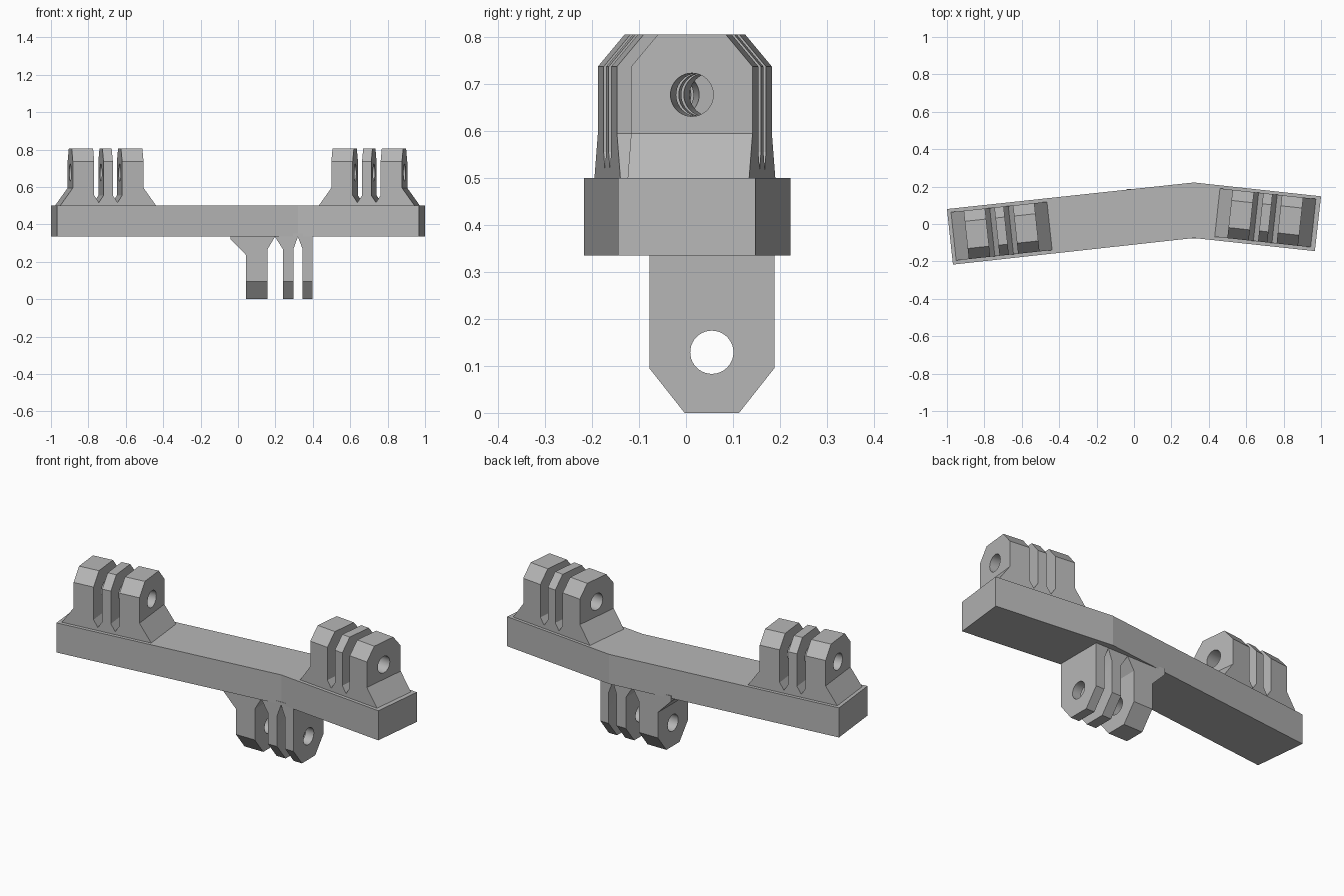
import bpy, bmesh, math
from mathutils import Matrix, Vector

cube = bpy.data.objects.get("Cube")
if cube:
    bpy.data.objects.remove(cube, do_unlink=True)

grey = bpy.data.materials.new("plain grey")
grey.use_nodes = True
colour = (0.47, 0.47, 0.47, 1)
grey.diffuse_color = colour
grey.node_tree.nodes["Principled BSDF"].inputs["Base Color"].default_value = colour


def prism(name, points, axis, low, high):
    """Extrude a flat outline along an axis; the points use the other two axes."""
    bm = bmesh.new()

    def place(p, depth):
        co = list(p)
        co.insert(axis, depth)
        return Vector(co)

    face = bm.faces.new([bm.verts.new(place(p, low)) for p in points])
    out = bmesh.ops.extrude_face_region(bm, geom=[face])
    verts = [v for v in out["geom"] if isinstance(v, bmesh.types.BMVert)]
    move = Vector((0, 0, 0))
    move[axis] = high - low
    bmesh.ops.translate(bm, vec=move, verts=verts)
    bmesh.ops.recalc_face_normals(bm, faces=bm.faces)
    mesh = bpy.data.meshes.new(name)
    bm.to_mesh(mesh)
    bm.free()
    mesh.materials.append(grey)
    obj = bpy.data.objects.new(name, mesh)
    bpy.context.collection.objects.link(obj)
    return obj


def carve(obj, cutter, operation):
    bpy.ops.object.select_all(action="DESELECT")
    bpy.context.view_layer.objects.active = obj
    obj.select_set(True)
    mod = obj.modifiers.new("carve", "BOOLEAN")
    mod.operation = operation
    mod.solver = "EXACT"
    mod.object = cutter
    bpy.ops.object.modifier_apply(modifier=mod.name)
    bpy.data.objects.remove(cutter, do_unlink=True)


def mount(name, profile, half, flat, shoulder, tip, root, hole_z):
    """Pronged knuckle: front profile, chamfered end, and a bolt hole along x."""
    obj = prism(name, profile, 1, -half, half)
    envelope = prism("envelope", [(-half - 0.01, root), (half + 0.01, root),
                                  (half + 0.01, shoulder), (half, shoulder), (flat, tip),
                                  (-flat, tip), (-half, shoulder), (-half - 0.01, shoulder)],
                     0, -1, 1)
    carve(obj, envelope, "INTERSECT")
    circle = [(0.046 * math.cos(a), hole_z + 0.046 * math.sin(a))
              for a in (math.tau * i / 40 for i in range(40))]
    carve(obj, prism("bolt cutter", circle, 0, -1.1, 1.1), "DIFFERENCE")
    bpy.ops.object.shade_smooth_by_angle(angle=math.radians(25))
    return obj


# Bent bar
prism("bent_bar", [(-1.0, 0.08), (-0.968, -0.217), (0.32, -0.075),
                   (0.967, -0.145), (1.0, 0.148), (0.32, 0.222)], 2, 0.335, 0.5)

# Upper mounts: flared foot, three prongs, slots with pointed floors
right_half = [(0.258, 0.48), (0.258, 0.5), (0.19, 0.595), (0.19, 0.805),
              (0.075, 0.805), (0.075, 0.555), (0.05, 0.517), (0.025, 0.555), (0.025, 0.805)]
upper = right_half + [(-x, z) for x, z in reversed(right_half)]
for name, x, y, angle in (("right_upper_mount", -0.708, -0.038, 6.14),
                          ("left_upper_mount", 0.702, 0.033, -6.2)):
    obj = mount(name, upper, 0.13, 0.073, 0.737, 0.805, 0.4, 0.677)
    obj.matrix_world = Matrix.Translation((x, y, 0)) @ Matrix.Rotation(math.radians(angle), 4, "Z")

# Lower mount: one thick prong with a side gusset and two thin prongs
lower = [(-0.04, 0.35), (-0.04, 0.32), (0.042, 0.237), (0.042, 0), (0.158, 0), (0.158, 0.267),
         (0.198, 0.334), (0.24, 0.267), (0.24, 0), (0.296, 0), (0.296, 0.267), (0.32, 0.334),
         (0.346, 0.267), (0.346, 0), (0.397, 0), (0.397, 0.35)]
obj = mount("lower_mount", lower, 0.133, 0.058, 0.095, 0, 0.4, 0.129)
obj.location.y = 0.055
